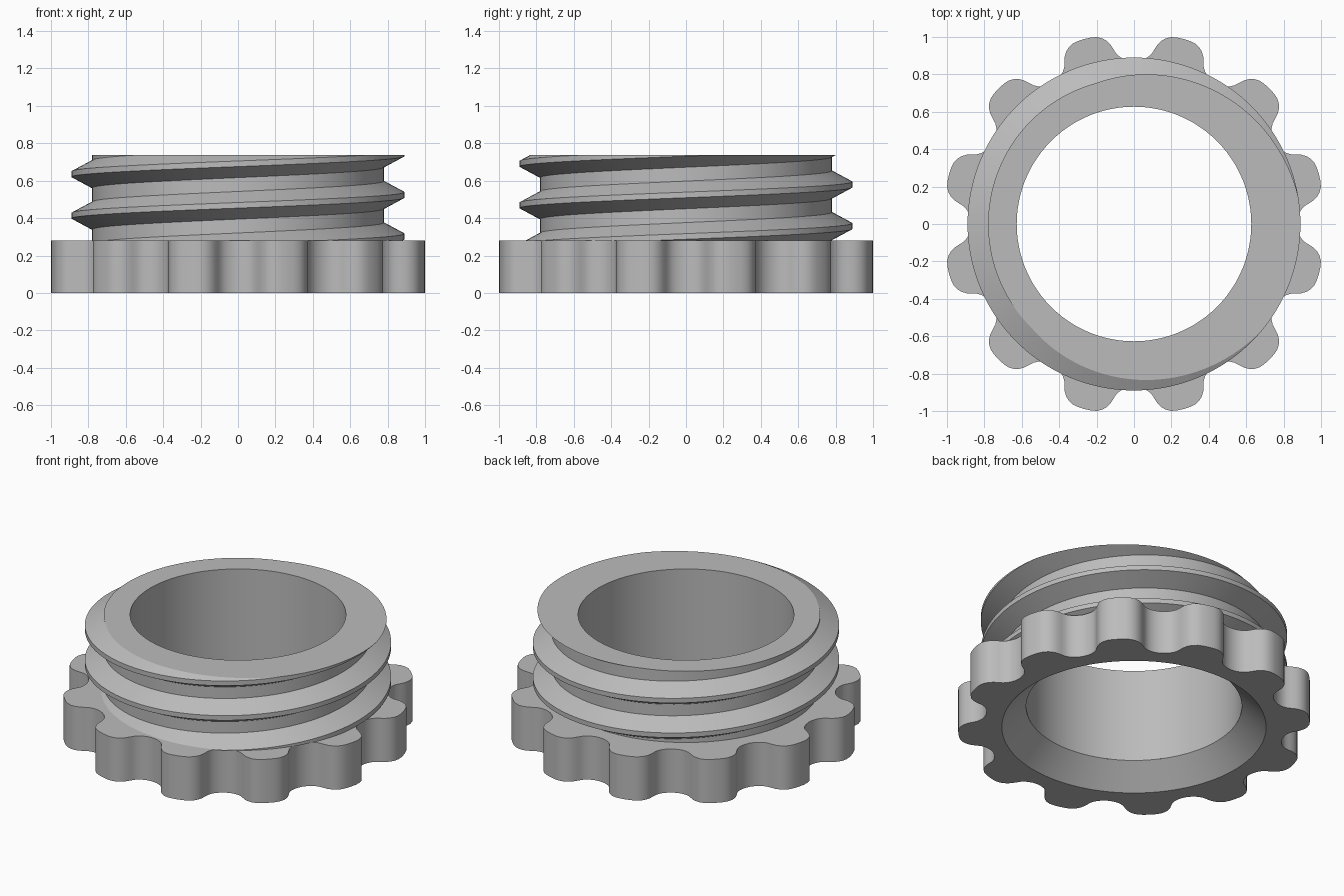
import bpy, bmesh
from math import cos, sin, pi, radians, hypot

if "Cube" in bpy.data.objects:
    bpy.data.objects.remove(bpy.data.objects["Cube"], do_unlink=True)

BORE, MOUTH = 0.627, 0.768          # inner radii: bore, flared opening
TOP, RIM_TOP, FLARE_TOP = 0.737, 0.28, 0.137
PITCH, ROOT, CREST = 0.222, 0.78, 0.89

grey = bpy.data.materials.new("plain grey")
grey.use_nodes = True
colour = (0.5, 0.5, 0.5, 1)
grey.diffuse_color = colour
grey.node_tree.nodes["Principled BSDF"].inputs["Base Color"].default_value = colour


def finish(bm, name):
    bmesh.ops.recalc_face_normals(bm, faces=bm.faces)
    mesh = bpy.data.meshes.new(name)
    bm.to_mesh(mesh)
    bm.free()
    obj = bpy.data.objects.new(name, mesh)
    bpy.context.collection.objects.link(obj)
    mesh.materials.append(grey)
    bpy.ops.object.select_all(action='DESELECT')
    obj.select_set(True)
    bpy.context.view_layer.objects.active = obj
    bpy.ops.object.shade_smooth_by_angle(angle=radians(28))


def extrude_to(bm, edges, radius, z):
    """Extrude a boundary loop to a circle of the given radius and height."""
    geom = bmesh.ops.extrude_edge_only(bm, edges=edges)["geom"]
    for v in geom:
        if isinstance(v, bmesh.types.BMVert):
            s = radius / hypot(v.co.x, v.co.y)
            v.co = (v.co.x * s, v.co.y * s, z)
    return [e for e in geom if isinstance(e, bmesh.types.BMEdge) and e.is_boundary]


# Grip ring: twelve rounded lobes, given as (degrees from lobe centre, radius)
half_lobe = [(2, 1.023), (3.7, 1.019), (5.4, 1.006), (6.6, 0.988), (7.5, 0.968),
             (8.3, 0.941), (9, 0.917), (10, 0.899), (11.2, 0.886), (12.8, 0.876)]
lobe = [(-a, r) for a, r in reversed(half_lobe)] + [(0, 1.024)] + half_lobe + [(15, 0.871)]
bm = bmesh.new()
outline = []
for k in range(12):
    for a, r in lobe:
        t = radians(15 + 30 * k + a)
        outline.append(bm.verts.new((r * cos(t), r * sin(t), RIM_TOP)))
loop = [bm.edges.new((outline[i - 1], outline[i])) for i in range(len(outline))]
# Top face, outer wall, underside and flared mouth
extrude_to(bm, loop, 0.7, RIM_TOP)
wall = bmesh.ops.extrude_edge_only(bm, edges=loop)["geom"]
for v in wall:
    if isinstance(v, bmesh.types.BMVert):
        v.co.z = 0
rim = [e for e in wall if isinstance(e, bmesh.types.BMEdge) and e.is_boundary]
rim = extrude_to(bm, rim, MOUTH, 0)
extrude_to(bm, rim, BORE, FLARE_TOP)
finish(bm, "grip_ring")

# Threaded neck: helical strip that joins itself one pitch higher each turn
SEGS, TURNS = 144, 6
section = [(-0.074, ROOT), (-0.015, CREST), (0.015, CREST), (0.074, ROOT)]
start = 0.524 - 3 * PITCH
bm = bmesh.new()
columns = []
for j in range(SEGS):
    t = 2 * pi * j / SEGS
    columns.append([bm.verts.new((r * cos(t), r * sin(t),
                                  start + PITCH * (turn + j / SEGS) + dz))
                    for turn in range(TURNS) for dz, r in section])
for j in range(SEGS):
    here = columns[j]
    after = columns[j + 1] if j + 1 < SEGS else columns[0][4:]
    for i in range(len(after) - 1):
        bm.faces.new((here[i], after[i], after[i + 1], here[i + 1]))


def slice_flat(z, above):
    """Trim the neck at height z and return the cut loop."""
    bmesh.ops.bisect_plane(bm, geom=bm.verts[:] + bm.edges[:] + bm.faces[:], dist=1e-6,
                           plane_co=(0, 0, z), plane_no=(0, 0, 1),
                           clear_outer=above, clear_inner=not above)
    return [e for e in bm.edges if e.is_boundary
            and all(abs(v.co.z - z) < 1e-4 for v in e.verts)]


foot = slice_flat(RIM_TOP - 0.001, False)
extrude_to(bm, foot, 0.7, RIM_TOP - 0.001)
# Flat top and straight bore
lip = slice_flat(TOP, True)
lip = extrude_to(bm, lip, BORE, TOP)
extrude_to(bm, lip, BORE, FLARE_TOP)
finish(bm, "threaded_neck")
